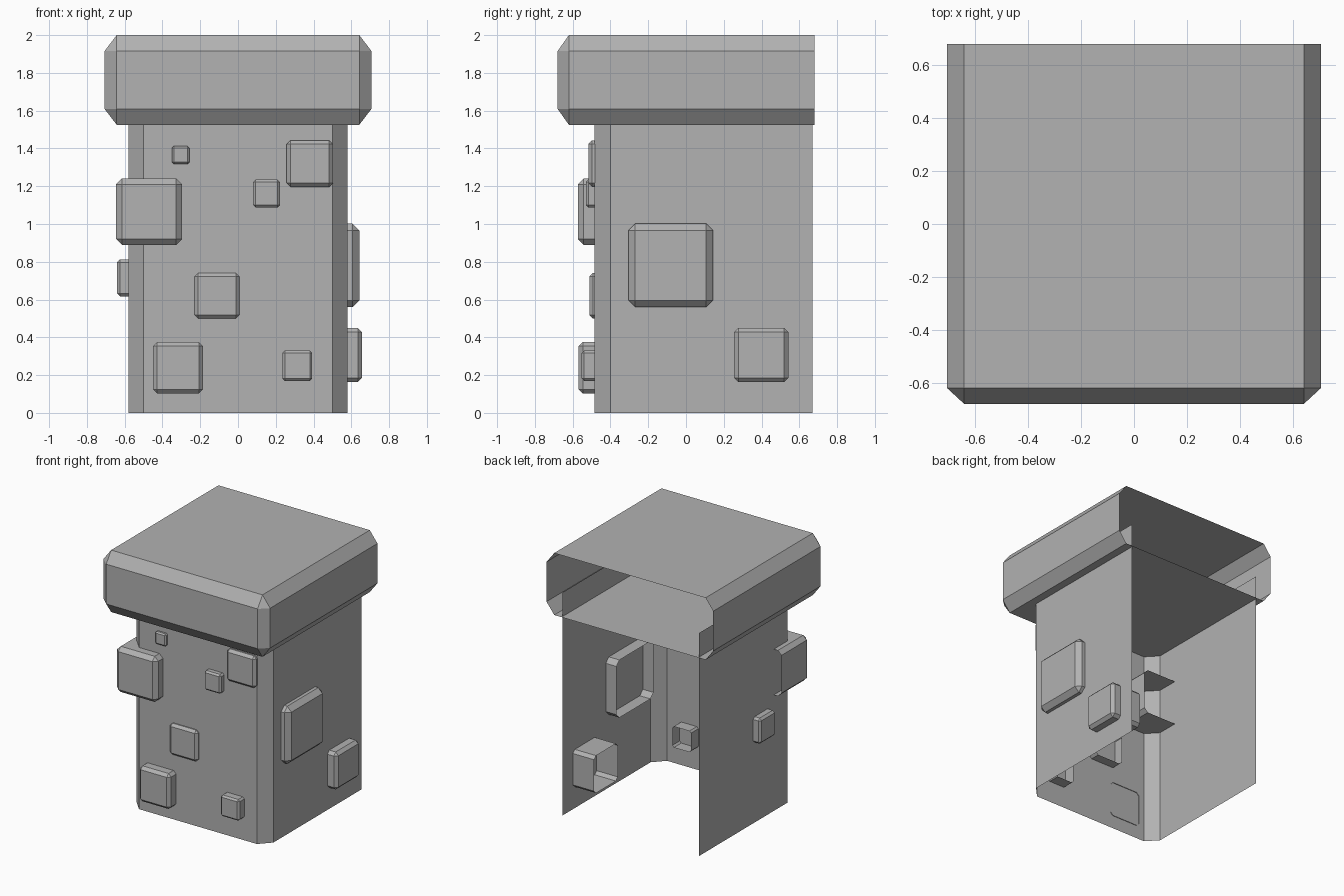
import bpy, bmesh
from mathutils import Vector

if "Cube" in bpy.data.objects:
    bpy.data.objects.remove(bpy.data.objects["Cube"])

stone = bpy.data.materials.new("grey_stone")
stone.diffuse_color = (.445, .445, .445, 1)
stone.use_nodes = True
stone.node_tree.nodes["Principled BSDF"].inputs["Base Color"].default_value = stone.diffuse_color


def finish(name, bm):
    mesh = bpy.data.meshes.new(name)
    bm.to_mesh(mesh)
    bm.free()
    mesh.materials.append(stone)
    obj = bpy.data.objects.new(name, mesh)
    bpy.context.collection.objects.link(obj)
    return obj


def open_block(name, lo, hi, bevel, open_dir):
    """Chamfered box with the side facing open_dir left open."""
    lo, hi, bevel = Vector(lo), Vector(hi), Vector(bevel)
    center, size = (lo + hi) / 2, hi - lo
    bm = bmesh.new()
    bmesh.ops.create_cube(bm, size=1)
    bm.normal_update()
    gone = [f for f in bm.faces if f.normal.dot(Vector(open_dir)) > 0.9]
    bmesh.ops.delete(bm, geom=gone, context='FACES')
    # chamfer in units of the bevel width, so each axis can have its own
    for v in bm.verts:
        v.co = Vector([v.co[i] * size[i] / bevel[i] for i in range(3)])
    edges = [e for e in bm.edges if len(e.link_faces) == 2]
    bmesh.ops.bevel(bm, geom=edges, offset=1, offset_type='OFFSET',
                    segments=1, profile=0.5, affect='EDGES')
    for v in bm.verts:
        v.co = Vector([v.co[i] * bevel[i] for i in range(3)]) + center
    return finish(name, bm)


# Pillar shaft: three walls with chamfered front corners
outline = [(.58, .67), (.58, -.40), (.50, -.485), (-.50, -.485), (-.58, -.40), (-.58, .67)]
bm = bmesh.new()
low = [bm.verts.new((x, y, 0)) for x, y in outline]
high = [bm.verts.new((x, y, 1.71)) for x, y in outline]
for i in range(len(outline) - 1):
    bm.faces.new((low[i + 1], low[i], high[i], high[i + 1]))
finish("pillar_shaft", bm)

# Cap slab, open at the back
open_block("pillar_cap", (-.707, -.68, 1.525), (.707, .68, 2.0), (.065, .06, .085), (0, 1, 0))

# Stones on the front: x0, x1, z0, z1, front y, back y, bevel
front_stones = [
    (-.645, -.297, .89, 1.24, -.572, -.235, .03),
    (-.35, -.257, 1.317, 1.412, -.51, -.48, .01),
    (.257, .503, 1.197, 1.443, -.517, -.40, .02),
    (.08, .222, 1.087, 1.235, -.53, -.475, .013),
    (-.23, .008, .50, .74, -.512, -.41, .019),
    (-.45, -.185, .103, .375, -.568, -.48, .022),
    (.235, .393, .168, .33, -.552, -.395, .013),
]
for i, (x0, x1, z0, z1, yf, yb, b) in enumerate(front_stones):
    open_block(f"front_stone_{i + 1}", (x0, yf, z0), (x1, yb, z1), (b, b, b), (0, 1, 0))

# Stones on the sides
open_block("right_stone_large", (.49, -.305, .56), (.642, .143, 1.002), (.036,) * 3, (-1, 0, 0))
open_block("right_stone_small", (.4, .255, .163), (.657, .542, .45), (.023,) * 3, (-1, 0, 0))
open_block("left_stone", (-.64, -.175, .617), (-.581, .015, .813), (.016,) * 3, (1, 0, 0))
